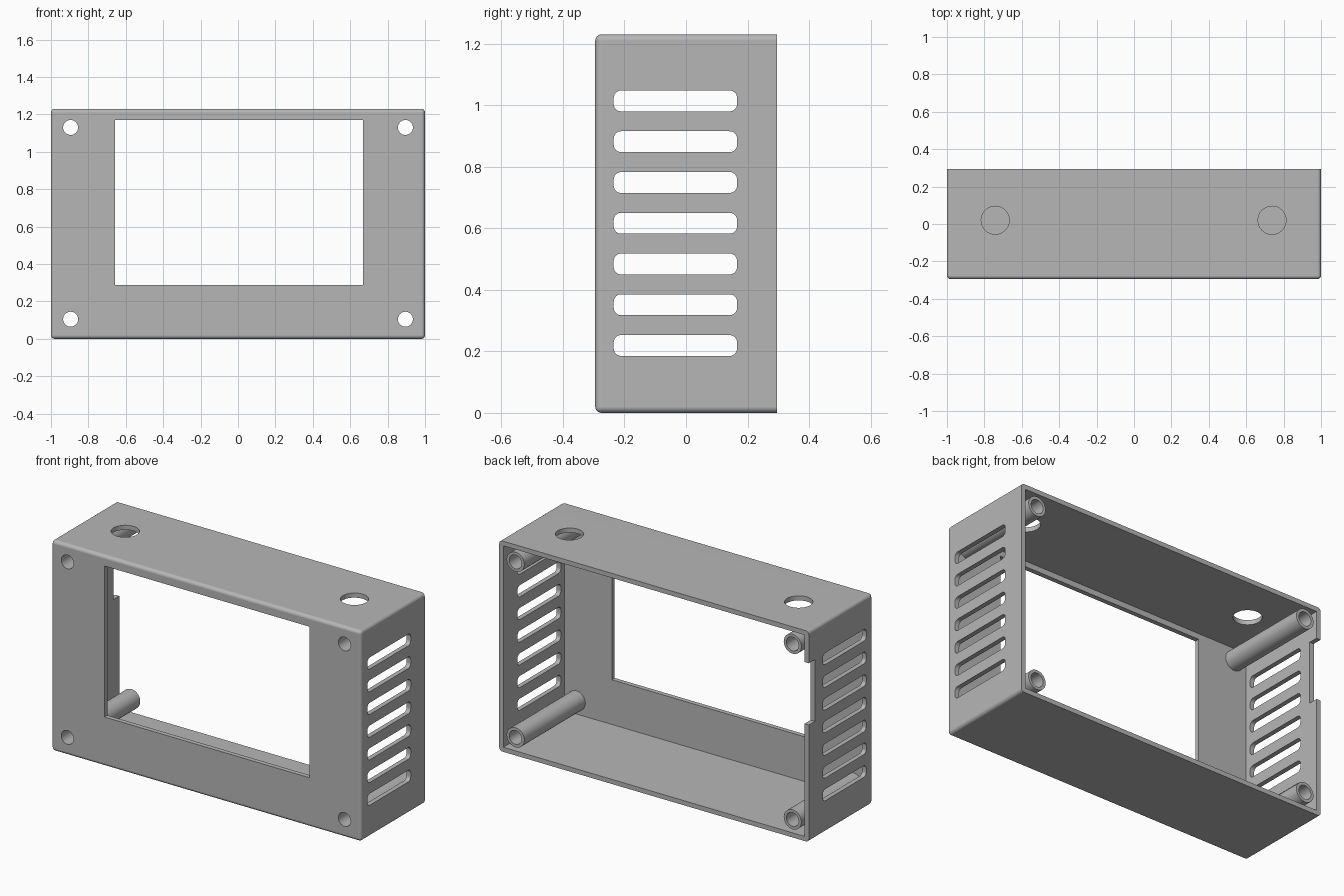
import bpy, bmesh, math
from mathutils import Vector

cube = bpy.data.objects.get("Cube")
if cube:
    bpy.data.objects.remove(cube, do_unlink=True)

HALF_W, HALF_D, HEIGHT = 1.0, 0.295, 1.23
WALL, FILLET = 0.027, 0.02
BORE, POST = 0.04, 0.057

grey = bpy.data.materials.new("plain grey")
grey.use_nodes = True
grey.diffuse_color = (0.47, 0.47, 0.47, 1)
grey.node_tree.nodes["Principled BSDF"].inputs["Base Color"].default_value = grey.diffuse_color


def make_object(name, bm):
    bmesh.ops.recalc_face_normals(bm, faces=bm.faces)
    mesh = bpy.data.meshes.new(name)
    bm.to_mesh(mesh)
    bm.free()
    mesh.materials.append(grey)
    obj = bpy.data.objects.new(name, mesh)
    bpy.context.collection.objects.link(obj)
    return obj


def prism(bm, profile, axis, start, end):
    """Extrude a 2D profile along the x, y or z axis."""
    def place(u, v, w):
        return {"x": Vector((w, u, v)), "y": Vector((u, w, v)), "z": Vector((u, v, w))}[axis]
    face = bm.faces.new([bm.verts.new(place(u, v, start)) for u, v in profile])
    ext = bmesh.ops.extrude_face_region(bm, geom=[face], use_keep_orig=True)
    moved = [g for g in ext["geom"] if isinstance(g, bmesh.types.BMVert)]
    bmesh.ops.translate(bm, verts=moved, vec=place(0, 0, end - start))


def rect(u0, u1, v0, v1):
    return [(u0, v0), (u1, v0), (u1, v1), (u0, v1)]


def circle(u, v, r, n=48):
    return [(u + r * math.cos(2 * math.pi * i / n), v + r * math.sin(2 * math.pi * i / n))
            for i in range(n)]


def rounded_rect(u0, u1, v0, v1, r, steps=6):
    corners = [(u1 - r, v1 - r), (u0 + r, v1 - r), (u0 + r, v0 + r), (u1 - r, v0 + r)]
    pts = []
    for q, (cu, cv) in enumerate(corners):
        for i in range(steps + 1):
            a = math.pi / 2 * (q + i / steps)
            pts.append((cu + r * math.cos(a), cv + r * math.sin(a)))
    return pts


def cut(obj, bm):
    """Subtract a temporary cutter and keep the resulting mesh."""
    cutter = make_object("cutter", bm)
    cutter.hide_render = True
    mod = obj.modifiers.new("cut", "BOOLEAN")
    mod.operation, mod.solver, mod.object = "DIFFERENCE", "EXACT", cutter
    graph = bpy.context.evaluated_depsgraph_get()
    mesh = bpy.data.meshes.new_from_object(obj.evaluated_get(graph))
    obj.modifiers.clear()
    obj.data = mesh
    bpy.data.objects.remove(cutter, do_unlink=True)


def smooth(obj):
    bpy.ops.object.select_all(action="DESELECT")
    obj.select_set(True)
    bpy.context.view_layer.objects.active = obj
    bpy.ops.object.shade_smooth_by_angle(angle=math.radians(30))
    mod = obj.modifiers.new("flat panels", "WEIGHTED_NORMAL")
    mod.keep_sharp = True


# Outer shell, rounded everywhere except around the open back
bm = bmesh.new()
prism(bm, rect(-HALF_W, HALF_W, 0, HEIGHT), "y", -HALF_D, HALF_D)
edges = [e for e in bm.edges if min(v.co.y for v in e.verts) < 0]
bmesh.ops.bevel(bm, geom=edges, offset=FILLET, segments=6, profile=0.5, affect="EDGES")
case = make_object("case", bm)

# Hollow interior, open at the back
bm = bmesh.new()
prism(bm, rect(WALL - HALF_W, HALF_W - WALL, WALL, HEIGHT - WALL), "y", WALL - HALF_D, HALF_D + 0.1)
cut(case, bm)

# Openings: display window, screw holes, top holes, side vents, cable notch
posts = [(x, z) for x in (-0.895, 0.895) for z in (0.105, 1.13)]
bm = bmesh.new()
prism(bm, rect(-0.657, 0.667, 0.288, 1.17), "y", -0.4, -0.25)
for x, z in posts:
    prism(bm, circle(x, z, BORE), "y", -0.4, -0.25)
for x in (-0.742, 0.738):
    prism(bm, circle(x, 0.02, 0.075), "z", 1.15, 1.3)
for i in range(7):
    z = 0.219 + i * 0.1325
    prism(bm, rounded_rect(-0.235, 0.166, z - 0.034, z + 0.034, 0.024), "x", -1.1, 1.1)
prism(bm, rect(0.24, 0.4, 0.685, 1.045), "x", -1.1, -0.9)
cut(case, bm)
smooth(case)

# Hollow screw posts running from the front panel to the back rim
for i, (x, z) in enumerate(posts):
    bm = bmesh.new()
    prism(bm, circle(x, z, POST), "y", WALL - HALF_D, HALF_D)
    post = make_object(f"screw_post_{i + 1}", bm)
    bm = bmesh.new()
    prism(bm, circle(x, z, BORE), "y", -0.4, 0.4)
    cut(post, bm)
    smooth(post)
